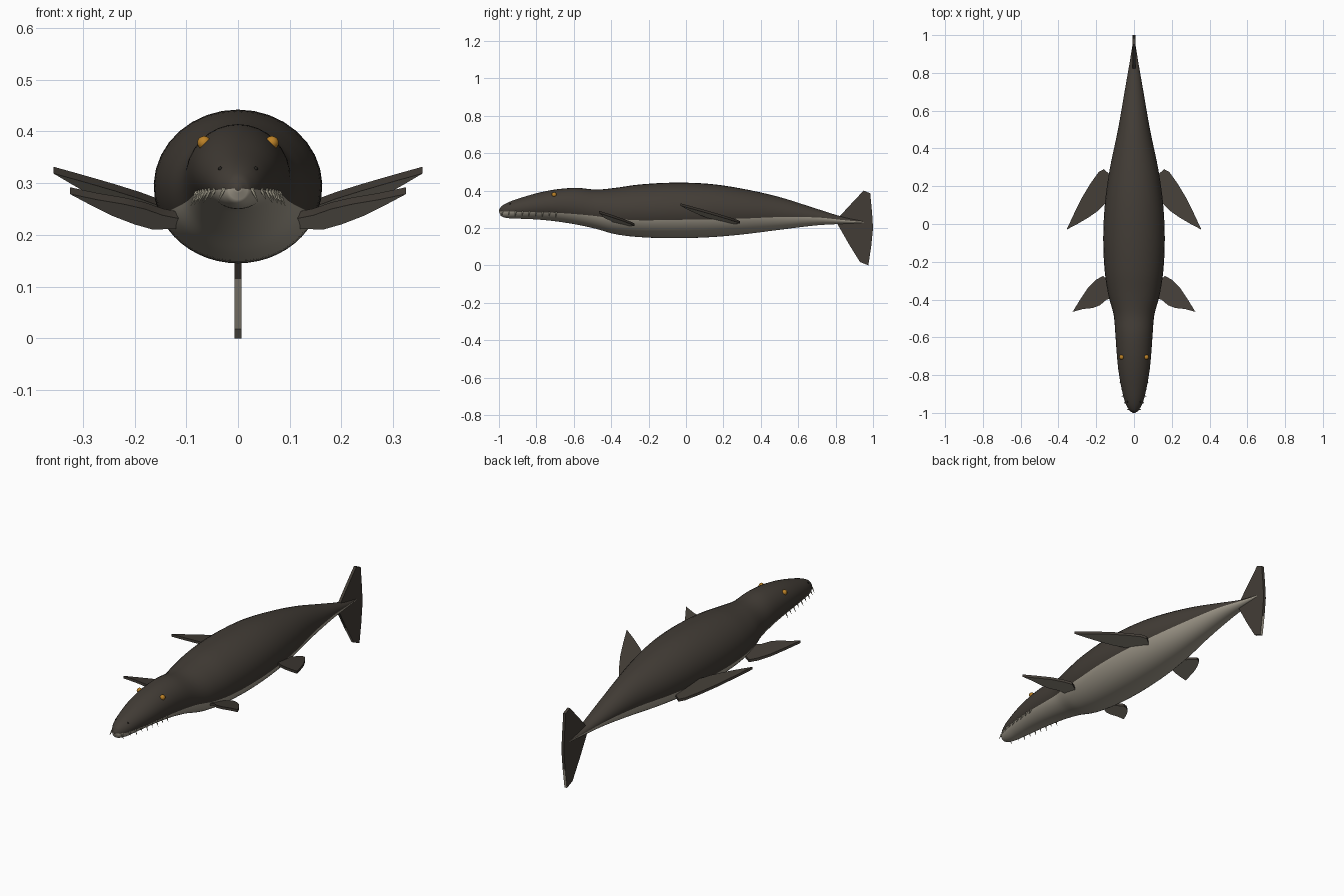
import bpy, bmesh, math
from mathutils import Vector, Matrix

if "Cube" in bpy.data.objects:
    bpy.data.objects.remove(bpy.data.objects["Cube"])


def material(name, r, g, b):
    m = bpy.data.materials.new(name)
    m.use_nodes = True
    m.diffuse_color = (r, g, b, 1)
    bsdf = m.node_tree.nodes["Principled BSDF"]
    bsdf.inputs["Base Color"].default_value = (r, g, b, 1)
    bsdf.inputs["Roughness"].default_value = 0.8
    return m


DARK = material("dark_hide", 0.055, 0.046, 0.037)
PALE = material("pale_belly", 0.37, 0.335, 0.27)
AMBER = material("amber_eye", 0.5, 0.22, 0.02)
IVORY = material("ivory_tooth", 0.42, 0.39, 0.3)
BLACK = material("nostril_black", 0.02, 0.018, 0.015)


def finish(name, bm, mats, angle=35):
    bmesh.ops.recalc_face_normals(bm, faces=bm.faces)
    mesh = bpy.data.meshes.new(name)
    bm.to_mesh(mesh)
    bm.free()
    for m in mats:
        mesh.materials.append(m)
    ob = bpy.data.objects.new(name, mesh)
    bpy.context.collection.objects.link(ob)
    bpy.ops.object.select_all(action="DESELECT")
    ob.select_set(True)
    bpy.context.view_layer.objects.active = ob
    bpy.ops.object.shade_smooth_by_angle(angle=math.radians(angle))
    return ob


# Body stations: y, top, bottom, half width, height of the colour line
STATIONS = [
    (-1, .295, .285, .006, .29), (-.99, .313, .264, .022, .288),
    (-.95, .337, .252, .045, .287), (-.88, .362, .249, .064, .286),
    (-.78, .39, .244, .082, .283), (-.68, .408, .233, .092, .28),
    (-.58, .414, .217, .099, .273), (-.48, .405, .195, .108, .263),
    (-.38, .414, .167, .135, .249), (-.25, .432, .151, .155, .241),
    (-.07, .442, .145, .163, .243), (.12, .436, .15, .153, .246),
    (.3, .41, .165, .127, .25), (.5, .365, .19, .085, .258),
    (.7, .302, .214, .05, .256), (.85, .256, .222, .024, .241),
    (.96, .236, .226, .006, .231),
]


def section(y):
    """Smoothly interpolated top, bottom, half width and colour line."""
    S = STATIONS
    k = max(i for i in range(len(S) - 1) if S[i][0] <= y or i == 0)
    a, b = S[k], S[k + 1]
    p, q = S[max(k - 1, 0)], S[min(k + 2, len(S) - 1)]
    d = b[0] - a[0]
    t = (y - a[0]) / d
    out = []
    for c in range(1, 5):
        ma = (b[c] - p[c]) / (b[0] - p[0]) * d
        mb = (q[c] - a[c]) / (q[0] - a[0]) * d
        if k == 0:
            ma = mb = b[c] - a[c]
        out.append((2*t**3 - 3*t**2 + 1) * a[c] + (t**3 - 2*t**2 + t) * ma
                   + (3*t**2 - 2*t**3) * b[c] + (t**3 - t**2) * mb)
    return out


def skin(y, angle=None, z=None):
    """Point on the body at an angle, at a height, or on the colour line."""
    top, bottom, w, line = section(y)
    mid, h = (top + bottom) / 2, (top - bottom) / 2
    if angle is None:
        angle = math.asin(max(-.9, min(.9, ((line if z is None else z) - mid) / h)))
    return Vector((w * math.cos(angle), y, mid + h * math.sin(angle))), angle


# Body: rings split exactly at the colour line
HALF = 20
bm = bmesh.new()
ys = [a[0] + (b[0] - a[0]) * i / 5 for a, b in zip(STATIONS, STATIONS[1:]) for i in range(5)]
ys.append(STATIONS[-1][0])
rings = []
for y in ys:
    start = skin(y)[1]
    upper, lower = math.pi - 2 * start, math.pi + 2 * start
    angles = [start + upper * i / HALF for i in range(HALF)]
    angles += [math.pi - start + lower * i / HALF for i in range(HALF)]
    rings.append([bm.verts.new(skin(y, a)[0]) for a in angles])
for r, s in zip(rings, rings[1:]):
    for i in range(2 * HALF):
        j = (i + 1) % (2 * HALF)
        f = bm.faces.new((r[i], r[j], s[j], s[i]))
        f.material_index = int(i >= HALF)
bm.faces.new(rings[0])
bm.faces.new(rings[-1])
finish("body", bm, [DARK, PALE], 60)


# Flippers: tilted plates with pale undersides
def flipper(name, outline, plane, side, thick=.013):
    bm = bmesh.new()
    a, b, c = plane
    verts = [bm.verts.new((side * x, y, a + b * x + c * y - thick / 2)) for x, y in outline]
    face = bm.faces.new(verts)
    ext = bmesh.ops.extrude_face_region(bm, geom=[face])["geom"]
    bmesh.ops.translate(bm, vec=(0, 0, thick),
                        verts=[v for v in ext if isinstance(v, bmesh.types.BMVert)])
    bmesh.ops.recalc_face_normals(bm, faces=bm.faces)
    for f in bm.faces:
        f.material_index = int(f.normal.z < -.7)
    finish(name, bm, [DARK, PALE])


FRONT = [(.1, -.32), (.165, -.275), (.2, -.295), (.245, -.34), (.285, -.4), (.325, -.465),
         (.27, -.45), (.22, -.445), (.18, -.43), (.145, -.4), (.1, -.39)]
REAR = [(.08, .21), (.125, .26), (.16, .29), (.187, .275), (.23, .215), (.275, .14),
        (.315, .06), (.357, -.03), (.3, 0), (.24, .035), (.19, .07), (.15, .11), (.09, .14)]
for label, s in (("left", 1), ("right", -1)):
    flipper("front_flipper_" + label, FRONT, (.127, .143, -.241), s)
    flipper("rear_flipper_" + label, REAR, (.256, .178, -.191), s)

# Tail fluke: upright plate with a pale lower tip
bm = bmesh.new()
TAIL = [(.8, .238), (.87, .315), (.95, .4), (.985, .385), (.995, .28), (1, .2),
        (.99, .1), (.975, .002), (.93, .018), (.87, .115)]
face = bm.faces.new([bm.verts.new((-.007, y, z)) for y, z in TAIL])
ext = bmesh.ops.extrude_face_region(bm, geom=[face])["geom"]
bmesh.ops.translate(bm, vec=(.014, 0, 0),
                    verts=[v for v in ext if isinstance(v, bmesh.types.BMVert)])
bmesh.ops.bisect_plane(bm, geom=bm.verts[:] + bm.edges[:] + bm.faces[:],
                       plane_co=(0, 0, .087), plane_no=(0, .15, 1))
for f in bm.faces:
    f.material_index = int(f.calc_center_median().z < .087)
lowest = min(v.co.z for v in bm.verts)
bmesh.ops.translate(bm, vec=(0, 0, -lowest), verts=[v for v in bm.verts if v.co.z < .01])
finish("tail_fluke", bm, [DARK, PALE])


# Eyes and nostrils sit on the skin
def bead(name, y, z, radius, mat, side):
    p = skin(y, z=z)[0]
    bm = bmesh.new()
    bmesh.ops.create_uvsphere(bm, u_segments=16, v_segments=10, radius=radius,
                              matrix=Matrix.Translation((side * p.x, p.y, p.z)))
    finish(name, bm, [mat], 60)


for label, s in (("left", 1), ("right", -1)):
    bead("eye_" + label, -.705, .378, .013, AMBER, s)
    bead("nostril_" + label, -.94, .328, .004, BLACK, s)

    # Teeth: a row of small spikes along the mouth line
    bm = bmesh.new()
    for i in range(9):
        y = -.982 + .036 * i
        p = skin(y)[0]
        p.x *= s
        way = Vector((.45 * s, -.1, -1)).normalized()
        length = .03 if i % 2 == 0 else .023
        turn = way.to_track_quat("Z", "Y").to_matrix().to_4x4()
        bmesh.ops.create_cone(bm, cap_ends=True, segments=6, radius1=.0045, radius2=.0005,
                              depth=length, matrix=Matrix.Translation(p + way * length * .4) @ turn)
    finish("teeth_" + label, bm, [IVORY])
